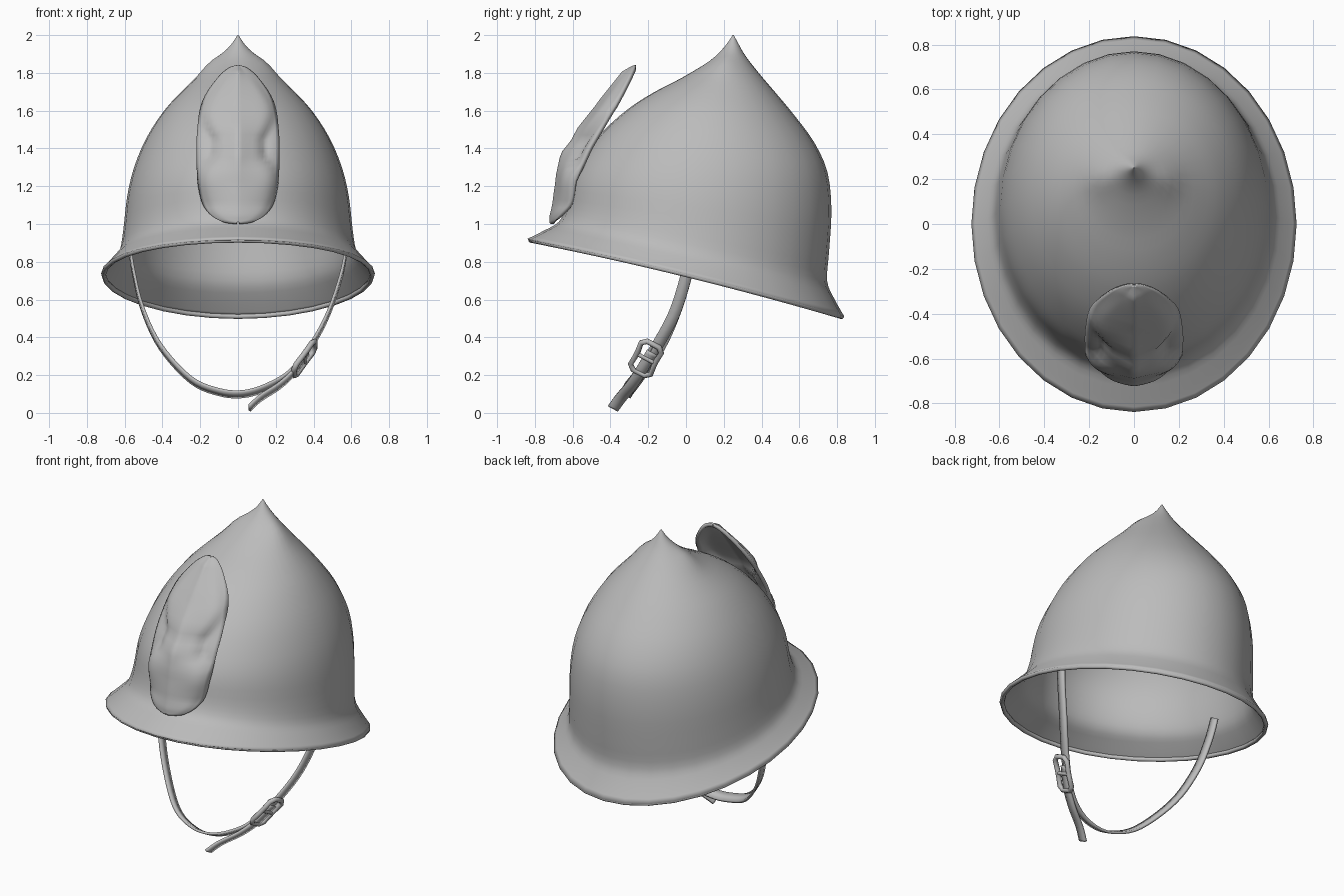
import bpy, bmesh, math
from mathutils import Vector

cube = bpy.data.objects.get("Cube")
if cube:
    bpy.data.objects.remove(cube)

grey = bpy.data.materials.new("plain_grey")
grey.use_nodes = True
grey.diffuse_color = (0.5, 0.5, 0.5, 1)
grey.node_tree.nodes["Principled BSDF"].inputs["Base Color"].default_value = (0.5, 0.5, 0.5, 1)


def spline(points, steps):
    """Smooth path through points of any dimension."""
    p = [points[0]] + list(points) + [points[-1]]
    out = []
    for a, b, c, d in zip(p, p[1:], p[2:], p[3:]):
        for i in range(steps):
            t = i / steps
            out.append(tuple(0.5 * (2*q + (r-o)*t + (2*o-5*q+4*r-s)*t*t + (3*q-o-3*r+s)*t**3)
                             for o, q, r, s in zip(a, b, c, d)))
    return out + [tuple(points[-1])]


def lookup(table, z):
    """Linear interpolation in a list of (z, value)."""
    for (z0, v0), (z1, v1) in zip(table, table[1:]):
        if z <= z1:
            return v0 + (v1 - v0) * max(0, (z - z0) / (z1 - z0))
    return table[-1][1]


def make(name, verts, faces, thickness, offset=-1):
    mesh = bpy.data.meshes.new(name)
    mesh.from_pydata(verts, [], faces)
    bm = bmesh.new()
    bm.from_mesh(mesh)
    bmesh.ops.recalc_face_normals(bm, faces=bm.faces)
    bm.to_mesh(mesh)
    bm.free()
    ob = bpy.data.objects.new(name, mesh)
    bpy.context.collection.objects.link(ob)
    mesh.materials.append(grey)
    mod = ob.modifiers.new("thickness", "SOLIDIFY")
    mod.thickness, mod.offset = thickness, offset
    bpy.ops.object.select_all(action="DESELECT")
    bpy.context.view_layer.objects.active = ob
    ob.select_set(True)
    bpy.ops.object.shade_smooth_by_angle(angle=math.radians(50))


def tube(name, points, radius, closed=True):
    curve = bpy.data.curves.new(name, "CURVE")
    curve.dimensions = "3D"
    curve.bevel_depth, curve.bevel_resolution = radius, 2
    curve.use_fill_caps = True
    s = curve.splines.new("POLY")
    s.points.add(len(points) - 1)
    for p, co in zip(s.points, points):
        p.co = (*co, 1)
    s.use_cyclic_u = closed
    s.use_smooth = True
    curve.materials.append(grey)
    ob = bpy.data.objects.new(name, curve)
    bpy.context.collection.objects.link(ob)


def bridge(rows, n, closed):
    """Quads between successive rows of n vertices."""
    return [(r*n + i, r*n + (i+1) % n, (r+1)*n + (i+1) % n, (r+1)*n + i)
            for r in range(rows - 1) for i in range(n if closed else n - 1)]


# Shell: tilted oval rings (half width, front y, front z, back y, back z)
RINGS = [(.725, -.838, .922, .837, .512), (.668, -.752, .965, .782, .61),
         (.627, -.675, 1.01, .747, .70), (.607, -.635, 1.09, .757, .85),
         (.587, -.61, 1.22, .77, 1.07), (.55, -.56, 1.33, .75, 1.27),
         (.485, -.45, 1.48, .68, 1.43), (.395, -.305, 1.61, .57, 1.58),
         (.3, -.165, 1.70, .47, 1.70), (.205, -.02, 1.775, .385, 1.80),
         (.105, .13, 1.867, .315, 1.89), (.04, .205, 1.94, .28, 1.95),
         (.003, .247, 2.0, .253, 2.0)]
SEG = 32


def ring(w, yf, zf, yb, zb, bulge=0):
    out = []
    for i in range(SEG):
        a = math.tau * i / SEG
        s = math.sin(a)
        x, y = w * math.cos(a), (yf+yb)/2 + (yb-yf)/2*s
        # Slight shoulders on either side of the peak
        shoulder = .02 * math.exp(-((abs(x) - .15)**2 + (y - .2)**2) / .004)
        out.append((x, y, (zf+zb)/2 + (zb-zf)/2*s + bulge*(1 - s*s) + shoulder))
    return out


profile = spline(RINGS, 3)
verts = [v for k, r in enumerate(profile) for v in ring(*r, max(0, .02 - .003*k))]
faces = bridge(len(profile), SEG, True)
faces.append(tuple(range(len(verts) - SEG, len(verts))))
make("helmet_shell", verts, faces, 0.01)
tube("brim_bead", ring(.711, -.822, .914, .823, .51, .02), 0.013)

# Front badge: embossed plate with a ridged shield above a keeled, lipped bowl
EDGE_Y = [(1.01, -.70), (1.1, -.645), (1.22, -.585), (1.4, -.505), (1.52, -.435),
          (1.63, -.365), (1.83, -.265)]
CREST = [(1.01, .012), (1.04, .03), (1.16, .075), (1.26, .11), (1.37, .135), (1.43, .115),
         (1.5, .12), (1.65, .095), (1.8, .05), (1.83, .01)]
RAISED_WIDTH = [(1.01, .04), (1.06, .12), (1.2, .19), (1.27, .19), (1.35, .10), (1.44, .09),
                (1.6, .18), (1.82, .012)]
HALF = spline([(.006, 1.01), (.1, 1.025), (.17, 1.085), (.202, 1.2), (.213, 1.35),
               (.21, 1.5), (.18, 1.65), (.11, 1.76), (.05, 1.815), (.006, 1.83)], 5)
COLS = 24


def badge_point(x, z, f):
    side, w = abs(x), lookup(RAISED_WIDTH, z)
    shape = 1 - .4*side/w if side < w else max(.2, .6 - 9*(side - w))
    rise = lookup(CREST, z) * shape * (1 - f**8)
    bend = 1.2 * x*x * min(1, max(0, (1.22 - z) / .12))
    return (x, lookup(EDGE_Y, z) + bend - rise, z)


fractions = [2*i/COLS - 1 for i in range(COLS + 1)]
verts = [badge_point(w*f, z, f) for w, z in HALF for f in fractions]
make("badge_plate", verts, bridge(len(HALF), COLS + 1, False), 0.022, 0)

# Chin strap: flat band swept through a tilted plane
ACROSS = Vector((0, .88, -.48))


def band(name, points, width):
    verts = []
    for p in spline(points, 5):
        verts += [Vector(p) - ACROSS*width/2, Vector(p) + ACROSS*width/2]
    make(name, verts, bridge(len(verts)//2, 2, False), 0.015, 0)


band("chin_strap", [(-.575, .035, .89), (-.552, .005, .74), (-.505, -.052, .55), (-.41, -.14, .35),
                    (-.25, -.262, .175), (-.1, -.312, .11), (.03, -.316, .1),
                    (.16, -.298, .14), (.28, -.24, .215), (.39, -.15, .36),
                    (.48, -.06, .53), (.55, .005, .74), (.575, .035, .89)], .062)
band("strap_tail", [(.37, -.18, .32), (.3, -.24, .22), (.22, -.29, .145),
                    (.12, -.345, .08), (.06, -.385, .025)], .06)

# Buckle: rounded frame with a cross bar and a prong
center = Vector((.352, -.212, .288))
along = Vector((.11, .075, .15)).normalized()
across = (ACROSS - along * ACROSS.dot(along)).normalized()
out = along.cross(across)


def on_buckle(u, v, w=0):
    return center + along*u + across*v + out*w


frame = [(.1, .035), (.075, .06), (.02, .055), (-.02, .055), (-.075, .06), (-.1, .035)]
frame += [(u, -v) for u, v in reversed(frame)]
tube("buckle_frame", [on_buckle(u, v) for u, v in frame], 0.015)
tube("buckle_bar", [on_buckle(0, -.055), on_buckle(0, .055)], 0.011, False)
tube("buckle_prong", [on_buckle(0, 0, .014), on_buckle(.1, 0, .014)], 0.008, False)
